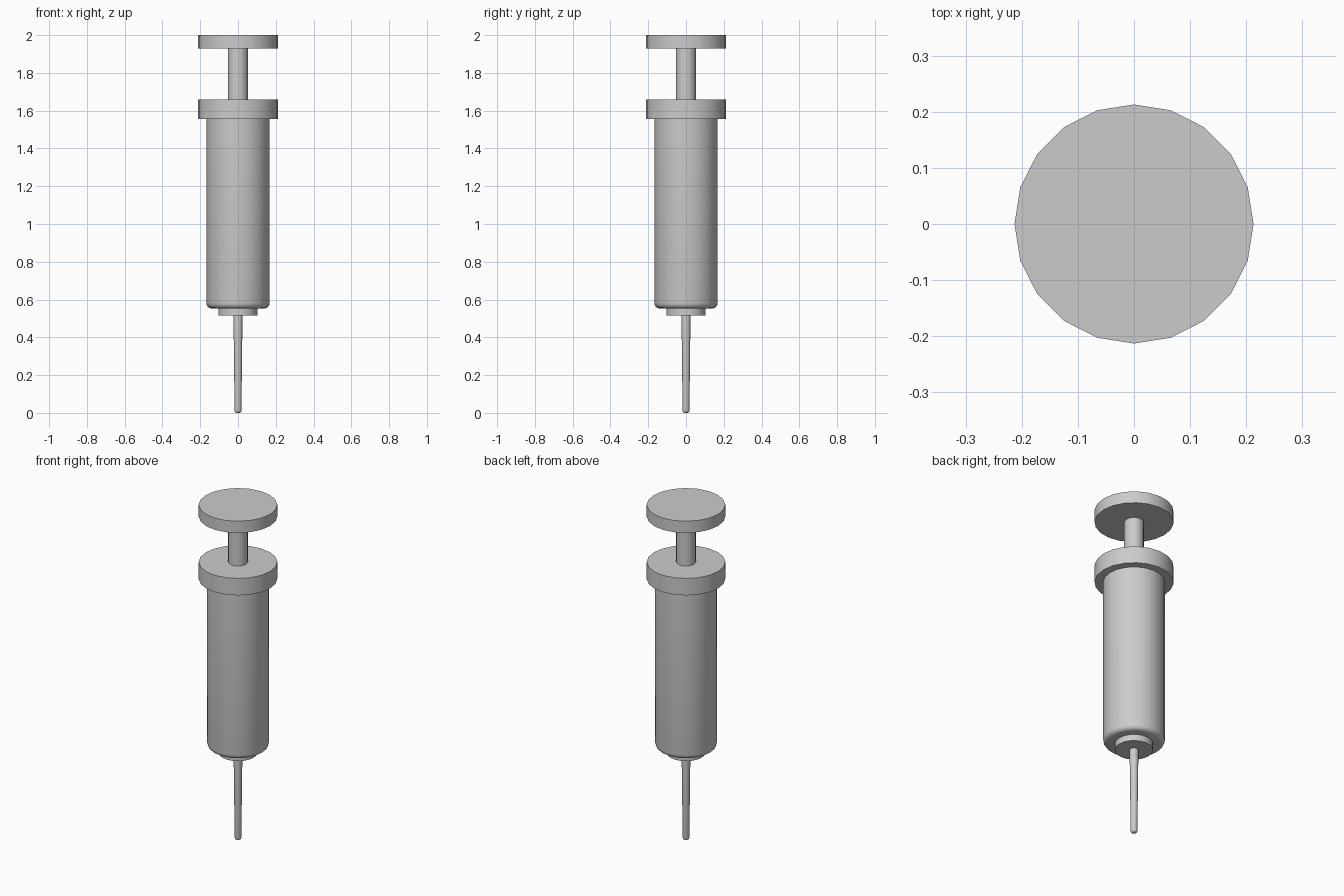
import bpy, bmesh, math

if "Cube" in bpy.data.objects:
    bpy.data.objects.remove(bpy.data.objects["Cube"])

SIDES = 20


def lathe(name, profile):
    """Closed turned part from (radius, z) points, listed bottom to top."""
    bm = bmesh.new()
    rings = []
    for r, z in profile:
        rings.append([bm.verts.new((r * math.cos(2 * math.pi * i / SIDES),
                                    r * math.sin(2 * math.pi * i / SIDES), z))
                      for i in range(SIDES)])
    for a, b in zip(rings, rings[1:]):
        for i in range(SIDES):
            j = (i + 1) % SIDES
            bm.faces.new((a[i], a[j], b[j], b[i]))
    bm.faces.new(rings[0][::-1])
    bm.faces.new(rings[-1])
    mesh = bpy.data.meshes.new(name)
    bm.to_mesh(mesh)
    bm.free()
    obj = bpy.data.objects.new(name, mesh)
    bpy.context.collection.objects.link(obj)
    bpy.ops.object.select_all(action='DESELECT')
    obj.select_set(True)
    bpy.context.view_layer.objects.active = obj
    bpy.ops.object.shade_smooth_by_angle(angle=math.radians(40))
    return obj


def rounded_bottom(radius, z, bevel, steps=4):
    """Quarter-round profile rising from the underside to the side wall."""
    angles = [math.pi / 2 * i / steps for i in range(steps + 1)]
    return [(radius - bevel + bevel * math.sin(t),
             z + bevel - bevel * math.cos(t)) for t in angles]


# needle with a rounded tip, widening upward
lathe("needle", rounded_bottom(0.018, 0.0, 0.012) + [(0.024, 0.515)])
# hub joining needle and barrel
lathe("needle_hub", [(0.103, 0.515), (0.103, 0.553)])
# barrel with a rounded lower edge
lathe("barrel", rounded_bottom(0.167, 0.553, 0.027) + [(0.167, 1.557)])
# finger flange
lathe("flange", [(0.213, 1.557), (0.213, 1.658)])
# plunger rod and thumb disc
lathe("plunger_rod", [(0.053, 1.658), (0.053, 1.93)])
lathe("thumb_disc", [(0.213, 1.93), (0.213, 2.0)])
